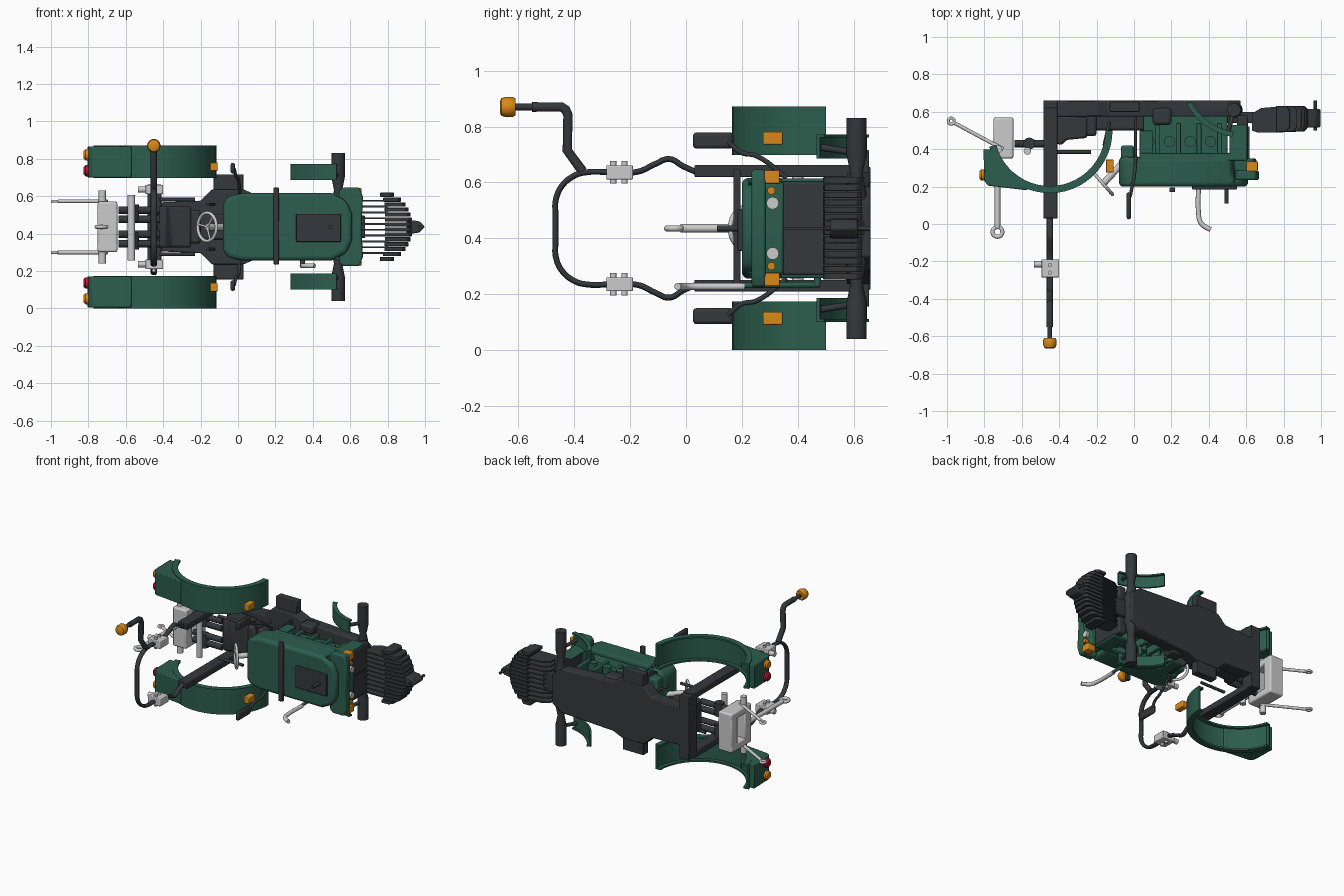
import bpy, bmesh, math
from mathutils import Vector

if "Cube" in bpy.data.objects:
    bpy.data.objects.remove(bpy.data.objects["Cube"])

C = 0.436  # mirror plane (z); the tractor lies on its side, its "up" is -y


def material(name, rgb):
    m = bpy.data.materials.new(name)
    m.diffuse_color = (*rgb, 1)
    m.use_nodes = True
    m.node_tree.nodes["Principled BSDF"].inputs["Base Color"].default_value = m.diffuse_color
    return m


GREEN = material("green", (0.025, 0.11, 0.075))
DARK = material("dark", (0.035, 0.04, 0.045))
ORANGE = material("orange", (0.7, 0.25, 0.01))
RED = material("red", (0.4, 0.01, 0.03))
WHITE = material("lamp_glass", (0.8, 0.8, 0.8))


def finish(name, bm, mat, bevel=0, seg=2):
    bmesh.ops.recalc_face_normals(bm, faces=bm.faces)
    me = bpy.data.meshes.new(name)
    bm.to_mesh(me)
    bm.free()
    ob = bpy.data.objects.new(name, me)
    bpy.context.collection.objects.link(ob)
    if mat:
        me.materials.append(mat)
    for p in me.polygons:
        p.use_smooth = True
    me.set_sharp_from_angle(angle=math.radians(35))
    if bevel:
        b = ob.modifiers.new("bevel", 'BEVEL')
        b.width, b.segments = bevel, seg
    return ob


def prism(name, pts, a, b, mat=None, plane="xy", bevel=0, seg=2):
    """Outline in the xy or xz plane, extruded from a to b."""
    put = {"xy": lambda p, t: (p[0], p[1], t), "xz": lambda p, t: (p[0], t, p[1])}[plane]
    bm = bmesh.new()
    lo = [bm.verts.new(put(p, a)) for p in pts]
    hi = [bm.verts.new(put(p, b)) for p in pts]
    bm.faces.new(lo)
    bm.faces.new(hi)
    for i in range(len(pts)):
        j = (i + 1) % len(pts)
        bm.faces.new((lo[i], lo[j], hi[j], hi[i]))
    return finish(name, bm, mat, bevel, seg)


def box(name, x0, x1, y0, y1, z0, z1, mat=None, bevel=0.004):
    return prism(name, [(x0, y0), (x1, y0), (x1, y1), (x0, y1)], z0, z1, mat, bevel=bevel)


def lathe(name, p, d, prof, mat=None, n=20):
    """Profile of (distance, radius) turned about the line p + t*d."""
    q = Vector((0, 0, 1)).rotation_difference(Vector(d).normalized())
    bm = bmesh.new()
    rings = [[bm.verts.new(Vector(p) + q @ Vector((r * math.cos(k * math.tau / n), r * math.sin(k * math.tau / n), t)))
              for k in range(n)] for t, r in prof]
    for u, v in zip(rings, rings[1:]):
        for k in range(n):
            bm.faces.new((u[k], u[(k + 1) % n], v[(k + 1) % n], v[k]))
    bm.faces.new(rings[0])
    bm.faces.new(rings[-1])
    return finish(name, bm, mat)


def rod(name, p, q, r, mat=None, n=16):
    d = Vector(q) - Vector(p)
    return lathe(name, p, d, [(0, r), (d.length, r)], mat, n)


def tube(name, pts, r, mat=None, sx=1, x=0, cyclic=False, handle='AUTO'):
    cu = bpy.data.curves.new(name, 'CURVE')
    cu.dimensions, cu.bevel_depth, cu.bevel_resolution, cu.use_fill_caps = '3D', r, 3, True
    cu.resolution_u = 6
    sp = cu.splines.new('BEZIER')
    sp.bezier_points.add(len(pts) - 1)
    for bp, p in zip(sp.bezier_points, pts):
        bp.co = p
        bp.handle_left_type = bp.handle_right_type = handle
    sp.use_cyclic_u = cyclic
    ob = bpy.data.objects.new(name, cu)
    ob.scale.x, ob.location.x = sx, x
    bpy.context.collection.objects.link(ob)
    if mat:
        cu.materials.append(mat)


def ring(name, c, normal, R, r, mat=None):
    q = Vector((0, 0, 1)).rotation_difference(Vector(normal))
    tube(name, [Vector(c) + q @ Vector((R * math.cos(k * math.tau / 12), R * math.sin(k * math.tau / 12), 0))
                for k in range(12)], r, mat, cyclic=True)


def arc(cx, cy, r, a0, a1, n=24):
    return [(cx + r * math.cos(math.radians(a0 + (a1 - a0) * i / n)),
             cy + r * math.sin(math.radians(a0 + (a1 - a0) * i / n))) for i in range(n + 1)]


def band(cx, cy, r0, r1, a0, a1):
    return arc(cx, cy, r1, a0, a1) + arc(cx, cy, r0, a1, a0)


# chassis, with the gearbox and seat on it
half = [(-0.44, 0.13), (-0.2, 0.14), (-0.14, 0.2), (0.03, 0.2), (0.1, 0.17), (0.5, 0.15), (0.57, 0.1)]
prism("chassis", [(x, C + w) for x, w in half] + [(x, C - w) for x, w in half[::-1]], 0.575, 0.66, DARK, "xz", 0.006)
box("rear_axle_beam", -0.485, -0.41, 0.57, 0.66, C - 0.22, C + 0.22, DARK)
box("gearbox", -0.43, -0.2, 0.47, 0.6, C - 0.09, C + 0.09, DARK, 0.015)
box("tunnel", -0.22, 0.1, 0.5, 0.6, C - 0.07, C + 0.07, DARK, 0.015)
prism("seat", [(-0.43, 0.44), (-0.39, 0.42), (-0.36, 0.45), (-0.25, 0.46), (-0.25, 0.57), (-0.42, 0.58)],
      C - 0.11, C + 0.11, DARK, bevel=0.012)

# front axle
lathe("front_axle", (0.535, 0.61, 0.04), (0, 0, 1),
      [(0, .036), (.13, .036), (.2, .022), (.3, .04), (.396, .045), (.492, .04), (.592, .022), (.662, .036), (.79, .036)], DARK, 28)

# hood: hollow shell with rounded plan, front cheeks and details
hood = [(-0.08, C - .13), (-0.05, C - .165), (0.02, C - .18), (0.5, C - .18), (0.58, C - .14), (0.61, C - .07)]
hood += [(x, 2 * C - z) for x, z in hood[::-1]]
shell = prism("hood_top", hood, 0.2, 0.36, GREEN, "xz", 0.03, 4)
cutter = box("hood_cutter", -0.03, 0.54, 0.225, 0.4, C - .16, C + .16, None, 0)
cutter.hide_render = True
cutter.hide_set(True)
cut = shell.modifiers.new("hollow", 'BOOLEAN')
cut.object = cutter
prism("hood_shoulder", [(0.54, C - .19), (0.56, C - .21), (0.65, C - .21), (0.668, C - .16), (0.66, C), (0.668, C + .16),
                        (0.65, C + .21), (0.56, C + .21), (0.54, C + .19)], 0.235, 0.285, GREEN, "xz", 0.01, 3)
prism("hood_nose", [(0.54, C - .17), (0.64, C - .165), (0.655, C), (0.64, C + .165), (0.54, C + .17)], 0.27, 0.35, GREEN, "xz", 0.01)
box("hood_strap", 0.19, 0.22, 0.17, 0.195, C - .2, C + .21, DARK)
box("hood_panel", 0.31, 0.55, 0.185, 0.205, C - .08, C + .07, DARK)
rod("hood_handle", (0.495, 0.11, C), (0.495, 0.19, C), 0.011, DARK)
box("grille", 0.55, 0.61, 0.34, 0.58, C - .17, C + .17, DARK, 0.012)
box("grille_seam", 0.605, 0.618, 0.34, 0.52, C - .004, C + .004, DARK, 0)
box("firewall", 0.0, 0.016, 0.23, 0.58, C - .16, C + .16, DARK)

# engine under the hood
box("engine_block", 0.05, 0.5, 0.32, 0.58, C - .09, C + .09, GREEN, 0.01)
for i in range(4):
    for s in (-1, 1):
        x = 0.08 + i * 0.11
        rod("engine_cylinder", (x, 0.44, C + s * .08), (x, 0.44, C + s * .145), 0.03, GREEN)
        box("engine_rib", x + .035, x + .06, 0.36, 0.54, C + s * .11 - .03, C + s * .11 + .03, GREEN)

# front weights: thin hanger plates behind slabs whose ends form a half disc
for i in range(14):
    t = (i - 6.5) / 7
    z = C + t * 0.185
    xf = 0.775 + 0.158 * math.sqrt(1 - t * t)
    xb = 0.785 - 0.04 * t ** 6
    prism("front_weight", [(xb, .49), (xf - .02, .495), (xf, .52), (xf, .61), (xf - .02, .63), (xb, .63)],
          z - .011, z + .011, DARK, bevel=0.003)
for i in range(10):
    z = C + (i - 4.5) * 0.031
    prism("weight_hanger", [(0.63, .5), (0.66, .49), (0.8, .49), (0.8, .63), (0.68, .62), (0.63, .59)], z - .005, z + .005, DARK)
box("weight_carrier", 0.5, 0.68, 0.54, 0.6, C - .06, C + .06, DARK)
prism("weight_hitch", [(0.9, C - .04), (0.97, C - .03), (1.0, C), (0.97, C + .03), (0.9, C + .04)], 0.515, 0.615, DARK, "xz", 0.008)
rod("hitch_pin", (0.97, 0.5, C), (0.97, 0.66, C), 0.009, DARK)

# exhaust
tube("exhaust_pipe", [(0.345, 0.21, .228), (0.345, 0.06, .228), (0.355, 0.01, .228), (0.38, -0.015, .228), (0.41, -0.03, .228)], 0.013)
rod("exhaust_base", (0.345, 0.2, .232), (0.345, 0.48, .235), 0.01, GREEN)
rod("exhaust_elbow", (0.345, 0.47, .235), (0.345, 0.47, .34), 0.013, GREEN)

# steering wheel and column
ax = Vector((-0.75, -0.66, 0))
hub = Vector((-0.165, 0.215, C))
ring("steering_wheel", hub, ax, 0.075, 0.009)
for k in range(3):
    q = Vector((0, 0, 1)).rotation_difference(ax)
    a = k * math.tau / 3
    rod("steering_spoke", hub, hub + q @ Vector((math.cos(a) * .075, math.sin(a) * .075, 0)), 0.006)
rod("steering_column", hub, (-0.03, 0.36, C), 0.018)
box("dashboard", -0.07, 0.0, 0.33, 0.42, C - .14, C + .14, GREEN, 0.012)

# roll bar hoop, beacon arm and beacon
hoop = [(.04, .2), (-.01, .222), (-.06, .248), (-.11, .23), (-.17, .203), (-.25, .2), (-.36, .2), (-.4, .188), (-.445, .15),
        (-.466, .1), (-.467, .05)]
tube("roll_bar", [(0, y, C + z) for y, z in hoop] + [(0, y, C - z) for y, z in hoop[::-1]], 0.011, DARK, 1.5, -0.45)
tube("beacon_arm", [(0, -.37, .64), (0, -.425, .715), (0, -.422, .84), (0, -.43, .86), (0, -.445, .87), (0, -.55, .87)], 0.018, DARK,
     1, -0.45, handle='VECTOR')
rod("beacon_stem", (-.45, -.54, .87), (-.45, -.62, .87), 0.012, DARK)
lathe("beacon", (-.45, -.61, .87), (0, -1, 0), [(0, .03), (.01, .036), (.035, .036), (.05, .031), (.055, .022)], ORANGE, 24)

for s in (-1, 1):
    def Z(w):
        return C + s * w

    # roll bar posts and hinge clamps
    box("roll_bar_post", -0.485, -0.41, 0.03, 0.62, Z(.184), Z(.226), DARK)
    box("roll_bar_clamp", -0.495, -0.4, -0.285, -0.19, Z(.175), Z(.225))
    for y in (-0.26, -0.22):
        rod("clamp_bolt", (-0.45, y, Z(.16)), (-0.45, y, Z(.24)), 0.011)
    rod("clamp_knob", (-0.535, -0.215, Z(.2)), (-0.48, -0.215, Z(.2)), 0.017)

    # rear fender: sheet, two rims, rear lamp housing
    prism("rear_fender", band(-.45, .5, .322, .335, 195, 360), Z(.262), Z(.436), GREEN)
    for w in (.262, .424):
        prism("fender_rim", band(-.45, .5, .297, .335, 195, 360), Z(w), Z(w + .012), GREEN)
    prism("fender_tail", [(-.805, .4), (-.8, .23), (-.78, .205), (-.57, .18)] + arc(-.45, .5, .315, 248, 199, 10),
          Z(.264), Z(.43), GREEN, bevel=0.006)
    for w, m in ((.30, RED), (.385, ORANGE)):
        lathe("tail_lamp", (-.79, .262, Z(w)), (-1, 0, 0), [(0, .03), (.025, .03), (.035, .02)], m)
    box("fender_indicator", -0.15, -0.11, 0.275, 0.345, Z(.3), Z(.345), ORANGE)

    # front fender with side flange
    prism("front_fender", band(.58, .8, .325, .338, 208, 261), Z(.25), Z(.335), GREEN)
    prism("front_fender_flange", band(.58, .8, .31, .338, 208, 261), Z(.325), Z(.335), GREEN)
    rod("front_fender_stay", (0.5, 0.48, Z(.29)), (0.535, 0.61, Z(.27)), 0.012, DARK)

    # hood side panel with openings
    box("hood_side_front", 0.51, 0.605, 0.34, 0.53, Z(.163), Z(.178), GREEN, 0.006)
    box("hood_side_rail", 0.03, 0.53, 0.34, 0.38, Z(.163), Z(.178), GREEN)
    box("hood_side_rear", 0.03, 0.1, 0.37, 0.5, Z(.155), Z(.17), GREEN)

    # foot plate and side tank
    prism("foot_plate", [(-.17, Z(.13)), (-.13, Z(.2)), (-.13, Z(.28)), (.03, Z(.28)), (.03, Z(.13))], 0.6, 0.655, DARK, "xz", 0.004)
    box("side_tank", 0.1, 0.2, 0.53, 0.62, Z(.12), Z(.18), DARK, 0.015)

    # mirror
    box("mirror", -0.04, -0.015, 0.025, 0.17, Z(.285), Z(.343), DARK, 0.012)
    tube("mirror_arm", [(-.02, .15, Z(.31)), (-.01, .2, Z(.27)), (0, .25, Z(.26)), (.01, .36, Z(.18))], 0.009, DARK)

    # head lamps
    for w, y, r, m in ((.09, .31, .022, WHITE), (.135, .305, .014, ORANGE)):
        rod("head_lamp", (0.62, y, Z(w)), (0.664, y, Z(w)), r, m, 20)
    box("front_indicator", 0.6, 0.66, 0.28, 0.335, Z(.16), Z(.207), ORANGE)

    # rear linkage arms and rams
    rod("lower_link", (-0.7, 0.4, Z(.137)), (-0.96, 0.54, Z(.137)), 0.01)
    ring("lower_link_eye", (-0.977, 0.55, Z(.137)), (0, 0, 1), 0.016, 0.008)
    for w in (.04, .09):
        rod("hydraulic_ram", (-0.64, 0.43, Z(w)), (-0.42, 0.43, Z(w)), 0.02, DARK)
    rod("ram_end", (-0.56, 0.43, Z(.03)), (-0.56, 0.43, Z(.12)), 0.032, DARK)

    # pedals and levers beside the seat
    rod("lever", (-0.42, 0.385, Z(.146)), (-0.23, 0.385, Z(.146)), 0.01, DARK)
    rod("pedal", (-0.13, 0.55, Z(.12)), (-0.16, 0.42, Z(.12)), 0.009, DARK)

# rear hitch block, cross bars and upper link
for w in (-.135, .085):
    box("hitch_block_side", -0.75, -0.645, 0.35, 0.57, C + w, C + w + .05, None, 0.01)
for y in (0.35, 0.5):
    box("hitch_block_bar", -0.75, -0.645, y, y + .07, C - .12, C + .12, None, 0.01)
rod("lift_shaft", (-0.725, 0.4, C - .195), (-0.725, 0.4, C + .195), 0.02)
rod("cross_shaft", (-0.57, 0.39, C - .18), (-0.57, 0.39, C + .17), 0.02)
rod("upper_link", (-0.73, 0.36, C), (-0.73, -0.02, C), 0.015)
ring("upper_link_eye", (-0.73, -0.042, C), (0, 0, 1), 0.026, 0.011)
